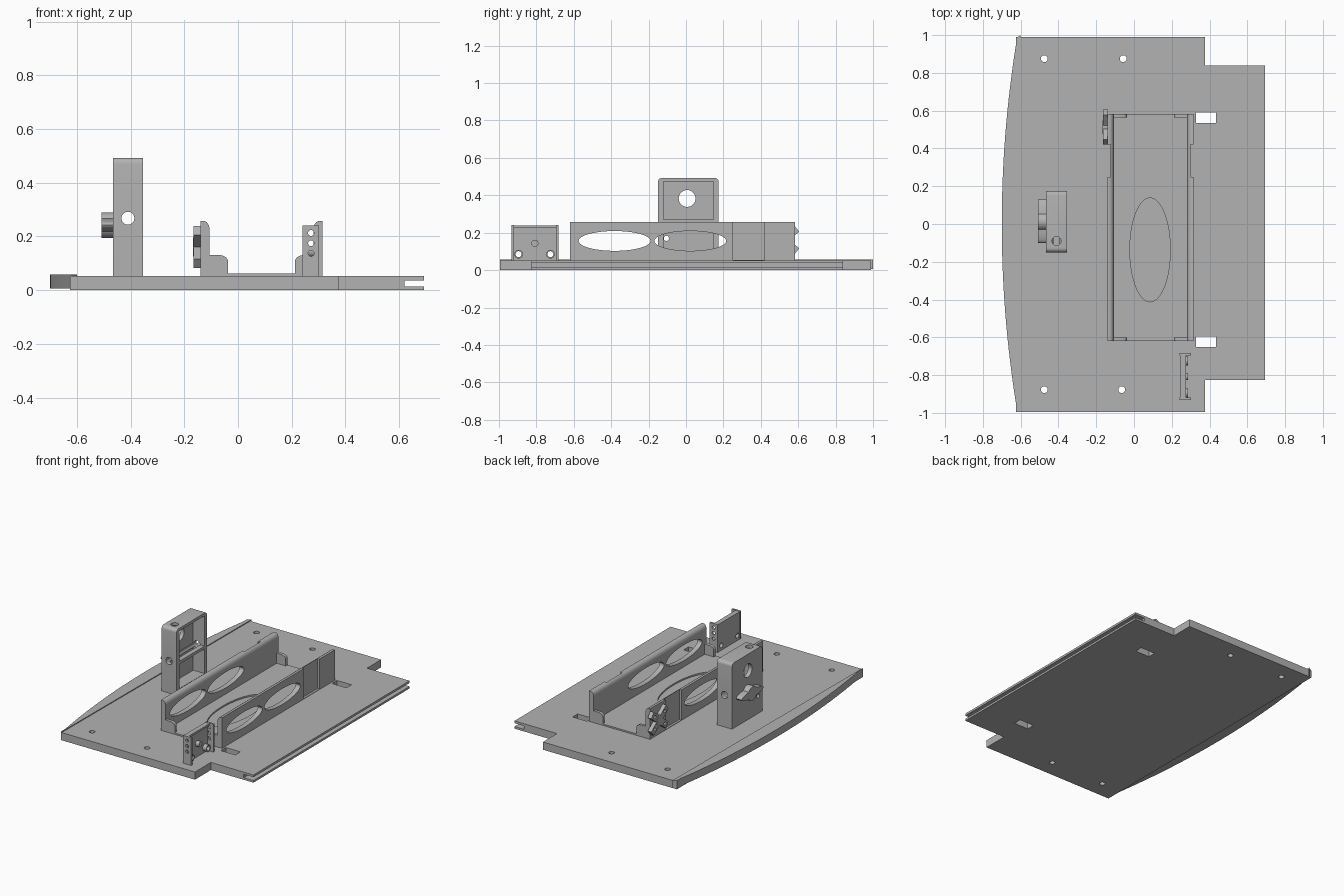
import bpy, bmesh, math

if "Cube" in bpy.data.objects:
    bpy.data.objects.remove(bpy.data.objects["Cube"])

grey = bpy.data.materials.new("plastic_grey")
grey.diffuse_color = (0.45, 0.45, 0.45, 1)
grey.use_nodes = True
grey.node_tree.nodes["Principled BSDF"].inputs["Base Color"].default_value = grey.diffuse_color


def prism(name, pts, axis, a, b):
    """Extrude a 2D outline along an axis, from a to b."""
    def place(u, v, w):
        return {"x": (w, u, v), "y": (u, w, v), "z": (u, v, w)}[axis]
    bm = bmesh.new()
    lo = [bm.verts.new(place(u, v, a)) for u, v in pts]
    hi = [bm.verts.new(place(u, v, b)) for u, v in pts]
    n = len(pts)
    bm.faces.new(lo)
    bm.faces.new(hi)
    for i in range(n):
        j = (i + 1) % n
        bm.faces.new((lo[i], lo[j], hi[j], hi[i]))
    bmesh.ops.recalc_face_normals(bm, faces=bm.faces)
    me = bpy.data.meshes.new(name)
    bm.to_mesh(me)
    bm.free()
    me.materials.append(grey)
    ob = bpy.data.objects.new(name, me)
    bpy.context.collection.objects.link(ob)
    return ob


def rect(u0, u1, v0, v1):
    return [(u0, v0), (u1, v0), (u1, v1), (u0, v1)]


def box(name, x0, x1, y0, y1, z0, z1):
    return prism(name, rect(x0, x1, y0, y1), "z", z0, z1)


def oval(u, v, ru, rv=None, n=32):
    rv = rv or ru
    return [(u + ru * math.cos(2 * math.pi * i / n),
             v + rv * math.sin(2 * math.pi * i / n)) for i in range(n)]


def cut(ob, *cutters):
    for c in cutters:
        m = ob.modifiers.new("cut", "BOOLEAN")
        m.operation, m.solver, m.object = "DIFFERENCE", "EXACT", c
        bpy.context.view_layer.objects.active = ob
        bpy.ops.object.modifier_apply(modifier=m.name)
        bpy.data.objects.remove(c)


# Base plate with stepped side, edge groove, screw holes and slots
plate = prism("base_plate", [(-0.625, -0.995), (0.375, -0.995), (0.375, -0.825),
                             (0.693, -0.825), (0.693, 0.84), (0.375, 0.84),
                             (0.375, 0.99), (-0.625, 0.99)], "z", 0, 0.052)
cut(plate, box("groove", 0.62, 0.8, -1.2, 1.2, 0.014, 0.037))
for x, y in ((-0.475, 0.875), (-0.057, 0.875), (-0.475, -0.877), (-0.065, -0.877)):
    cut(plate, prism("screw_hole", oval(x, y, 0.018), "z", -0.1, 0.2))
for y in (-0.65, 0.535):
    cut(plate, box("slot", 0.327, 0.435, y, y + 0.054, -0.1, 0.2))

# Curved lip along one long side
arc = [(-0.7 + 0.075 * (i / 16) ** 2, 0.95 * i / 16) for i in range(16, -17, -1)]
prism("curved_lip", [(-0.6, 1.0), (-0.625, 0.985)] + arc
      + [(-0.625, -0.995), (-0.62, -0.995)], "z", 0.007, 0.058)

# Tray floor with oval recess
floor = box("tray_floor", -0.12, 0.295, -0.62, 0.583, 0.045, 0.062)
cut(floor, prism("recess", oval(0.085, -0.137, 0.107, 0.275, 48), "z", 0.0, 0.2))

# Tray walls and corner stops, mirrored about the tray centre
wall = [(-0.14, 0.045), (-0.106, 0.045), (-0.106, 0.23), (-0.109, 0.243),
        (-0.116, 0.253), (-0.126, 0.258), (-0.14, 0.258)]
stop = [(-0.11, 0.045), (-0.038, 0.045), (-0.038, 0.112), (-0.044, 0.122),
        (-0.06, 0.13), (-0.11, 0.132)]
for side in ("left", "right"):
    def flip(pts, s=side):
        return pts if s == "left" else [(0.175 - x, z) for x, z in pts]
    w = prism(side + "_tray_wall", flip(wall), "y", -0.62, 0.583)
    cut(w, prism("notch", flip(rect(-0.2, -0.125, 0.055, 0.4)), "y", 0.25, 0.42))
    for y in (-0.382, 0.023):
        cut(w, prism("window", oval(y, 0.156, 0.192, 0.053, 48), "x", -0.3, 0.5))
    for end, y in (("front", -0.62), ("back", 0.563)):
        prism(f"{side}_{end}_corner_stop", flip(stop), "y", y, y + 0.02)

# Cross-shaped clip on the left wall
for i, a in enumerate((math.radians(38), math.radians(-38))):
    c, s = math.cos(a), math.sin(a)
    arm = [(0.513 + u * c - v * s, 0.161 + u * s + v * c)
           for u, v in rect(-0.1, 0.1, -0.022, 0.022)]
    bar = prism(f"clip_arm_{i}", arm, "x", -0.165, -0.138)
    for d in (-0.068, 0.068):
        cut(bar, prism("pin_hole", oval(0.513 + d * c, 0.161 + d * s, 0.011, n=16),
                       "x", -0.2, -0.145))
prism("clip_hub", oval(0.513, 0.161, 0.036), "x", -0.167, -0.138)

# Small bracket: back panel, two side flanges, pegs
panel = box("bracket_panel", 0.243, 0.26, -0.93, -0.685, 0.045, 0.236)
for y in (-0.895, -0.725):
    cut(panel, prism("peg_hole", oval(y, 0.085, 0.016), "x", 0.1, 0.5))
    peg = prism("bracket_peg", oval(y, 0.085, 0.023), "x", 0.256, 0.287)
    cut(peg, prism("peg_bore", oval(y, 0.085, 0.016), "x", 0.1, 0.5))
prism("bracket_centre_peg", oval(-0.808, 0.143, 0.019), "x", 0.25, 0.287)
box("bracket_top_lip", 0.243, 0.275, -0.925, -0.69, 0.224, 0.238)
for y in (-0.932, -0.695):
    flange = box("bracket_flange", 0.241, 0.302, y, y + 0.013, 0.045, 0.24)
    for z in (0.137, 0.175, 0.213):
        cut(flange, prism("flange_hole", oval(0.272, z, 0.011, n=16), "y", -1.2, 0))

# Camera tower with rounded top, open pocket and holes
r = 0.022
top = [(cy + r * math.cos(math.radians(t)), 0.493 - r + r * math.sin(math.radians(t)))
       for cy, t0 in ((0.175 - r, 0), (-0.15 + r, 90)) for t in range(t0, t0 + 91, 18)]
tower = prism("camera_tower", [(-0.15, 0.045), (0.175, 0.045)] + top, "x", -0.466, -0.354)
cut(tower,
    box("upper_pocket", -0.438, -0.3, -0.12, 0.148, 0.27, 0.474),
    box("lower_pocket", -0.438, -0.3, -0.12, 0.148, 0.085, 0.25),
    prism("lens_hole", oval(0.006, 0.383, 0.045), "x", -0.6, -0.2),
    prism("side_hole", oval(-0.41, 0.268, 0.024), "y", -0.4, 0.4),
    prism("top_hole", oval(-0.41, -0.09, 0.024), "z", 0.4, 0.6),
    prism("cable_hole", oval(-0.105, 0.17, 0.014, n=16), "x", -0.6, -0.3))

# Round hub and wings on the tower face
prism("tower_hub", oval(0.013, 0.242, 0.048), "x", -0.508, -0.46)
wings = prism("tower_wings", oval(0.015, 0.242, 0.115, 0.026), "x", -0.508, -0.46)

# Smooth the round faces, keep the edges sharp
for ob in bpy.context.collection.objects:
    ob.select_set(True)
bpy.context.view_layer.objects.active = plate
bpy.ops.object.shade_smooth_by_angle(angle=math.radians(30))
